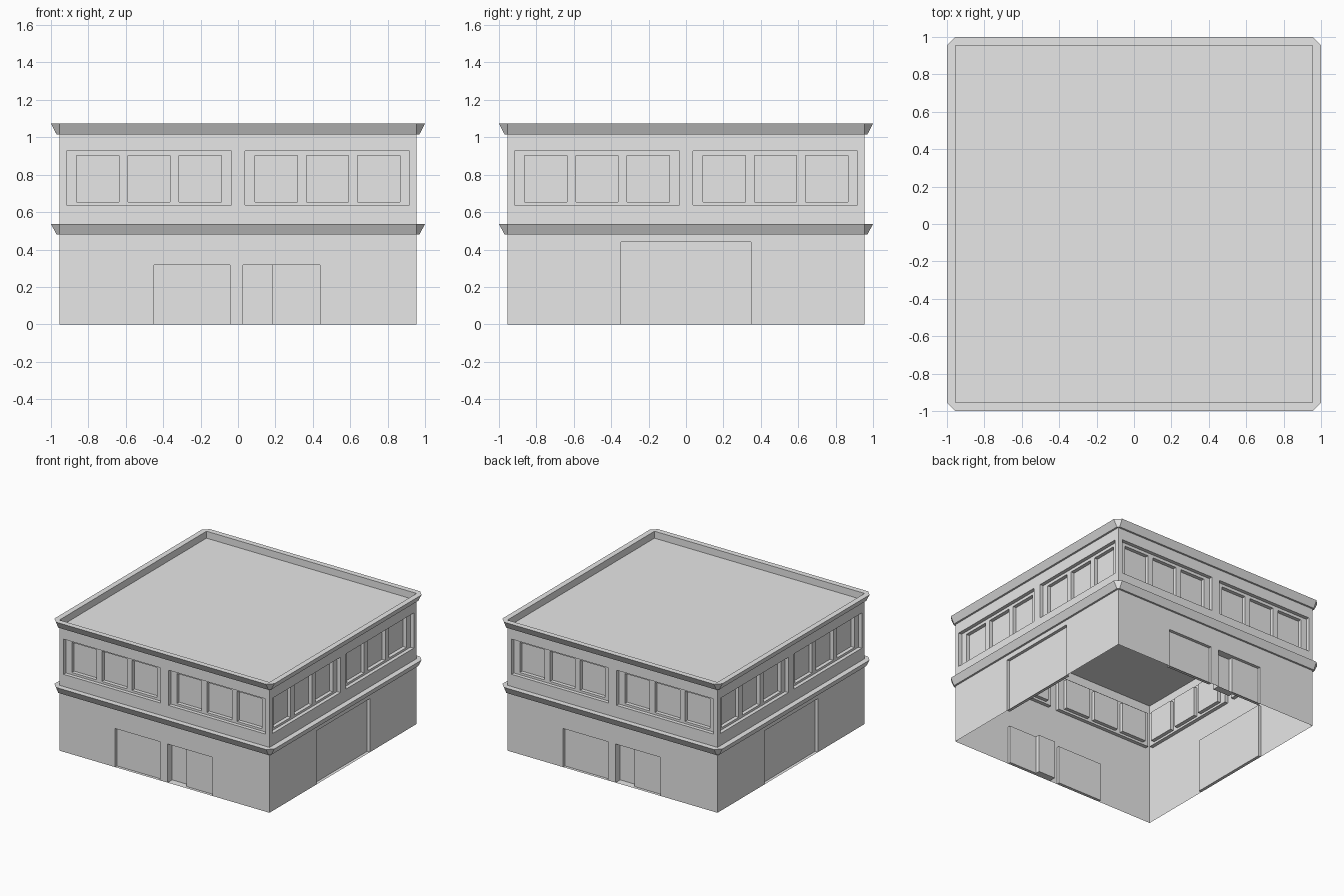
import bpy
import bmesh
import math
from mathutils import Matrix

cube = bpy.data.objects.get("Cube")
if cube:
    bpy.data.objects.remove(cube, do_unlink=True)

WALL = 0.955      # half width of the walls
ROOF_Z = 1.016
STEP = 0.03       # depth of one recess step

plaster = bpy.data.materials.new("light_grey_plaster")
plaster.use_nodes = True
grey = (0.8, 0.8, 0.8, 1.0)
plaster.diffuse_color = grey
plaster.node_tree.nodes["Principled BSDF"].inputs["Base Color"].default_value = grey


def finish(name, bm):
    """Turn a bmesh into a named object."""
    bmesh.ops.remove_doubles(bm, verts=bm.verts, dist=0.0001)
    mesh = bpy.data.meshes.new(name)
    bm.to_mesh(mesh)
    bm.free()
    mesh.materials.append(plaster)
    obj = bpy.data.objects.new(name, mesh)
    bpy.context.collection.objects.link(obj)
    return obj


# Recesses are (left, right, bottom, top, depth); later ones override earlier ones
def window_recesses():
    recesses = []
    for centre in (-0.476, 0.478):
        recesses.append((centre - 0.44, centre + 0.44, 0.637, 0.926, STEP))
        for offset in (-0.274, 0, 0.274):
            mid = centre + offset
            recesses.append((mid - 0.113, mid + 0.113, 0.655, 0.902, 2 * STEP))
    return recesses


entrance = [(-0.45, -0.042, 0, 0.317, 0.025),
            (0.028, 0.183, 0, 0.317, 0.06),
            (0.183, 0.438, 0, 0.317, 0.025)]
wide_door = [(-0.348, 0.348, 0, 0.44, 0.025)]


def build_wall(name, recesses, quarter_turns):
    """Wall sheet split at the recess edges, with cells pushed inwards."""
    us = sorted({-WALL, WALL} | {round(v, 4) for r in recesses for v in r[:2]})
    zs = sorted({0, ROOF_Z} | {round(v, 4) for r in recesses for v in r[2:4]})

    def depth(i, j):
        if not (0 <= i < len(us) - 1 and 0 <= j < len(zs) - 1):
            return 0
        u, z = (us[i] + us[i + 1]) / 2, (zs[j] + zs[j + 1]) / 2
        found = [r[4] for r in recesses if r[0] < u < r[1] and r[2] < z < r[3]]
        return found[-1] if found else 0

    bm = bmesh.new()

    def quad(*points):
        bm.faces.new([bm.verts.new((u, d - WALL, z)) for u, d, z in points])

    for i in range(len(us) - 1):
        for j in range(len(zs) - 1):
            u0, u1, z0, z1 = us[i], us[i + 1], zs[j], zs[j + 1]
            d, side, below = depth(i, j), depth(i - 1, j), depth(i, j - 1)
            quad((u0, d, z0), (u1, d, z0), (u1, d, z1), (u0, d, z1))
            if side != d:       # upright reveal
                quad((u0, side, z0), (u0, d, z0), (u0, d, z1), (u0, side, z1))
            if below != d:      # sill or lintel reveal
                quad((u0, below, z0), (u1, below, z0), (u1, d, z0), (u0, d, z0))
    bm.transform(Matrix.Rotation(quarter_turns * math.pi / 2, 4, 'Z'))
    return finish(name, bm)


def build_cornice(name, profile):
    """Sweep a (radius, height) profile round the square with clipped corners."""
    bm = bmesh.new()
    rings = []
    for r, z in profile:
        ring = []
        for k in range(4):
            turn = Matrix.Rotation(k * math.pi / 2, 3, 'Z')
            for point in ((-WALL, -r, z), (WALL, -r, z)):
                ring.append(bm.verts.new(turn @ Matrix.Translation(point).translation))
        rings.append(ring)
    for low, high in zip(rings, rings[1:]):
        for a in range(8):
            b = (a + 1) % 8
            bm.faces.new((low[a], low[b], high[b], high[a]))
    return finish(name, bm)


# Four walls
sides = [("front_wall", entrance), ("left_wall", wide_door),
         ("back_wall", entrance), ("right_wall", wide_door)]
for turns, (name, doors) in enumerate(sides):
    build_wall(name, window_recesses() + doors, turns)

# Flared bands above the ground floor and round the roof
for name, bottom, top in (("floor_cornice", 0.48, 0.537),
                          ("roof_cornice", ROOF_Z, 1.073)):
    profile = [(WALL, bottom), (0.97, bottom), (1.0, top), (WALL, top)]
    if name == "roof_cornice":
        profile.append((WALL, bottom))     # inner face of the parapet
    build_cornice(name, profile)

# Flat roof sunk behind the parapet
bm = bmesh.new()
bmesh.ops.create_grid(bm, x_segments=1, y_segments=1, size=WALL,
                      matrix=Matrix.Translation((0, 0, ROOF_Z)))
finish("roof", bm)
